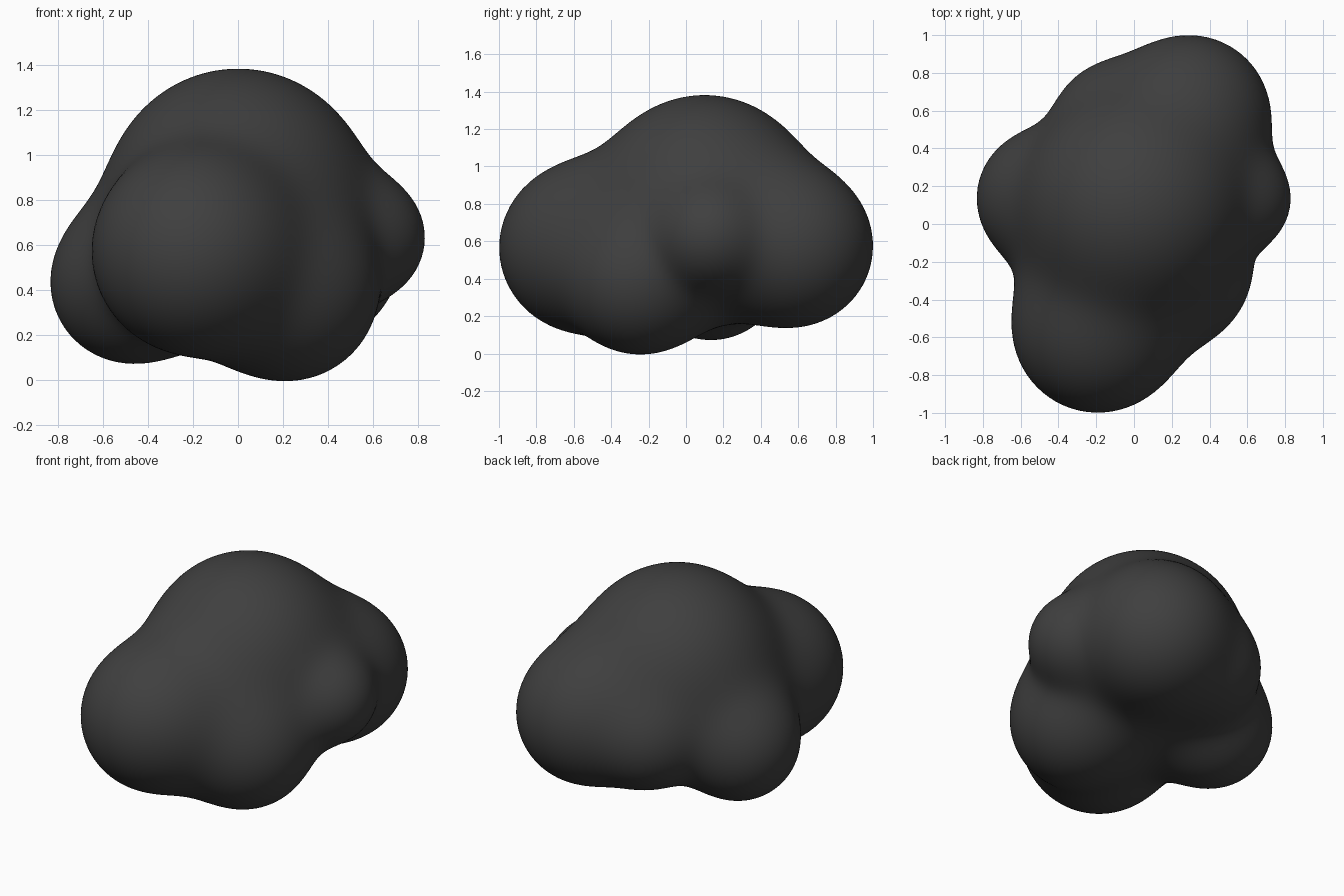
import bpy
import bmesh
import math
from mathutils import Vector

cube = bpy.data.objects.get("Cube")
if cube:
    bpy.data.objects.remove(cube)

# Lobes of the lump: centre and radius
LOBES = [
    ((0.0, 0.1, 0.8), 0.58),          # crown
    ((-0.195, -0.555, 0.565), 0.44),  # front
    ((0.23, -0.25, 0.385), 0.37),     # underside
    ((0.575, 0.13, 0.63), 0.235),     # left bump
    ((-0.485, 0.14, 0.425), 0.335),   # right bump
    ((0.3, 0.58, 0.57), 0.41),        # back
    ((-0.11, 0.55, 0.51), 0.27),      # small back bump
]
LOBES = [(Vector(c), r) for c, r in LOBES]
CORE = Vector((0, 0.05, 0.57))
SHARPNESS = 3.8


def inside(p):
    """True where the softly blended lobes cover the point."""
    return sum(math.exp(SHARPNESS * (1 - (p - c).length / r)) for c, r in LOBES) > 1


def surface_point(direction):
    """Outermost surface along a ray from the core."""
    far = 1.3
    while far > 0.1 and not inside(CORE + direction * far):
        far -= 0.05
    near, far = far, far + 0.05
    for _ in range(10):
        mid = (near + far) / 2
        if inside(CORE + direction * mid):
            near = mid
        else:
            far = mid
    return CORE + direction * near


# Blended body
bm = bmesh.new()
bmesh.ops.create_icosphere(bm, subdivisions=6, radius=1)
for v in bm.verts:
    v.co = surface_point(v.co.normalized())

mesh = bpy.data.meshes.new("lumpy_rock")
bm.to_mesh(mesh)
bm.free()
mesh.shade_smooth()
rock = bpy.data.objects.new("lumpy_rock", mesh)
bpy.context.collection.objects.link(rock)

# Charcoal colour
charcoal = bpy.data.materials.new("charcoal")
charcoal.use_nodes = True
color = (0.05, 0.05, 0.05, 1)
charcoal.diffuse_color = color
charcoal.node_tree.nodes["Principled BSDF"].inputs["Base Color"].default_value = color
mesh.materials.append(charcoal)
